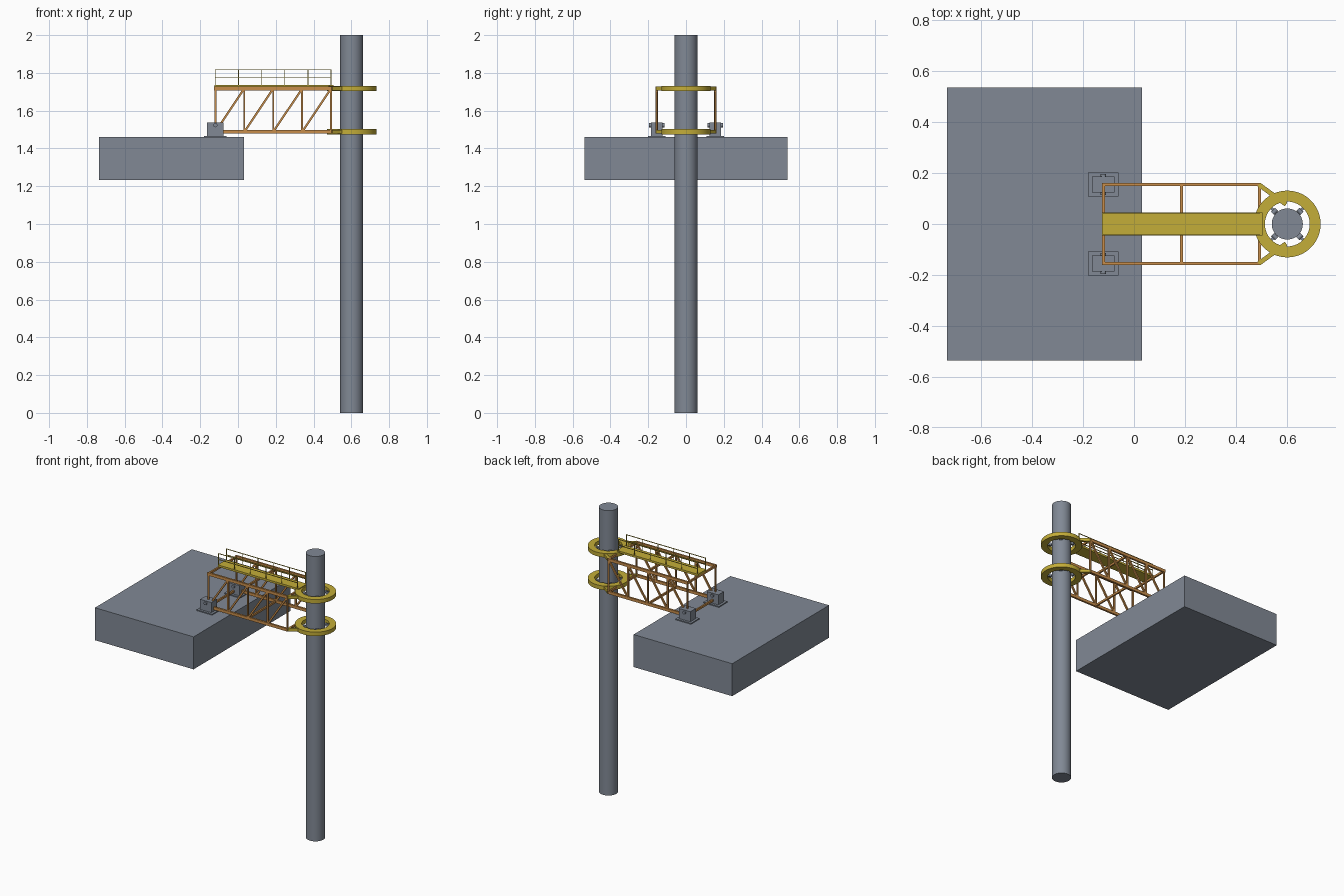
import bpy, bmesh
from math import sin, cos, pi
from mathutils import Vector, Matrix

old = bpy.data.objects.get("Cube")
if old:
    bpy.data.objects.remove(old)


def material(name, rgb):
    m = bpy.data.materials.new(name)
    m.use_nodes = True
    m.diffuse_color = (*rgb, 1)
    m.node_tree.nodes["Principled BSDF"].inputs["Base Color"].default_value = (*rgb, 1)
    return m


GREY = material("steel grey", (0.22, 0.25, 0.30))
YELLOW = material("safety yellow", (0.55, 0.42, 0.04))
ORANGE = material("truss orange", (0.58, 0.27, 0.07))


def finish(name, bm, mat, smooth=False):
    bmesh.ops.recalc_face_normals(bm, faces=bm.faces)
    me = bpy.data.meshes.new(name)
    bm.to_mesh(me)
    bm.free()
    ob = bpy.data.objects.new(name, me)
    bpy.context.collection.objects.link(ob)
    me.materials.append(mat)
    if smooth:
        bpy.ops.object.select_all(action='DESELECT')
        ob.select_set(True)
        bpy.context.view_layer.objects.active = ob
        bpy.ops.object.shade_smooth_by_angle()
    return ob


def add_box(bm, x, y, z):
    """Box spanning the given (low, high) ranges."""
    c = Vector([(a + b) / 2 for a, b in (x, y, z)])
    s = [b - a for a, b in (x, y, z)]
    bmesh.ops.create_cube(bm, size=1, matrix=Matrix.Translation(c) @ Matrix.Diagonal((*s, 1)))


def frame(a, b):
    """Matrix at the middle of a-b with local z along it and local x kept level."""
    d = (b - a).normalized()
    side = d.cross(Vector((0, 0, 1)))
    side = side.normalized() if side.length > 0.001 else Vector((0, 1, 0))
    m = Matrix((side, d.cross(side), d)).transposed().to_4x4()
    return Matrix.Translation((a + b) / 2) @ m


def add_bar(bm, a, b, w, h=None):
    """Rectangular bar: w across, h upward."""
    a, b = Vector(a), Vector(b)
    scale = Matrix.Diagonal((w, h or w, (b - a).length, 1))
    bmesh.ops.create_cube(bm, size=1, matrix=frame(a, b) @ scale)


def add_rod(bm, a, b, r, n=24):
    a, b = Vector(a), Vector(b)
    bmesh.ops.create_cone(bm, cap_ends=True, segments=n, radius1=r, radius2=r,
                          depth=(b - a).length, matrix=frame(a, b))


PX = 0.602               # pole centre
TOP, BOTTOM = 1.717, 1.488
X0, X1, Y = -0.12, 0.493, 0.155
STATIONS = [X0 + (X1 - X0) * i / 4 for i in range(5)]

# Pole and floating deck block
bm = bmesh.new()
add_rod(bm, (PX, 0, 0), (PX, 0, 2), 0.061, 48)
finish("pole", bm, GREY, True)
bm = bmesh.new()
add_box(bm, (-0.735, 0.031), (-0.537, 0.537), (1.232, 1.46))
finish("platform_block", bm, GREY)

# Collars, struts and guide rollers, upper and lower
for label, z in (("upper", TOP), ("lower", BOTTOM)):
    bm = bmesh.new()
    n = 64
    rings = []
    for r, dz in ((0.131, -0.014), (0.131, 0.014), (0.088, 0.014), (0.088, -0.014)):
        rings.append([bm.verts.new((PX + r * cos(2 * pi * i / n), r * sin(2 * pi * i / n), z + dz))
                      for i in range(n)])
    for k in range(4):
        p, q = rings[k], rings[(k + 1) % 4]
        for i in range(n):
            j = (i + 1) % n
            bm.faces.new((p[i], p[j], q[j], q[i]))
    finish(label + "_collar", bm, YELLOW, True)

    bm = bmesh.new()
    for s in (-1, 1):
        add_bar(bm, (X1 - 0.003, s * Y, z), (PX - 0.005, s * 0.077, z), 0.018, 0.02)
    finish(label + "_collar_struts", bm, YELLOW)

    bm = bmesh.new()
    for i in range(4):
        d = Vector((cos(pi / 4 + i * pi / 2), sin(pi / 4 + i * pi / 2), 0))
        t = Vector((-d.y, d.x, 0))
        c = Vector((PX, 0, z))
        add_bar(bm, c + d * 0.07, c + d * 0.092, 0.01)
        add_rod(bm, c + d * 0.07 - t * 0.011, c + d * 0.07 + t * 0.011, 0.009, 16)
    finish(label + "_guide_rollers", bm, GREY, True)

# Side trusses, one per side
for label, s in (("right", -1), ("left", 1)):
    y = s * Y
    bm = bmesh.new()
    for z in (TOP, BOTTOM):
        add_bar(bm, (X0 - 0.006, y, z), (X1 + 0.006, y, z), 0.013, 0.02)
    for x in STATIONS:
        add_bar(bm, (x, y, BOTTOM), (x, y, TOP), 0.01)
    for a, b in zip(STATIONS, STATIONS[1:]):
        add_bar(bm, (a, y, BOTTOM), (b, y, TOP), 0.011)
    finish(label + "_truss", bm, ORANGE)

# Cross members tying the trusses together
bm = bmesh.new()
for x in STATIONS[::2]:
    for z in (TOP, BOTTOM):
        add_bar(bm, (x, -Y, z), (x, Y, z), 0.011, 0.014)
finish("cross_members", bm, ORANGE)

# Walkway deck
bm = bmesh.new()
add_box(bm, (X0 - 0.005, X1 + 0.012), (-0.046, 0.046), (1.723, 1.737))
finish("walkway", bm, YELLOW)

# Handrails along both walkway edges
for label, y in (("right", -0.043), ("left", 0.043)):
    bm = bmesh.new()
    for z in (1.774, 1.816):
        add_bar(bm, (X0, y, z), (X1, y, z), 0.004)
    for i in range(6):
        x = X0 + (X1 - X0) * i / 5
        add_bar(bm, (x, y, 1.735), (x, y, 1.818), 0.004)
    finish(label + "_handrail", bm, YELLOW)

# Hinge blocks with base plate and pin
for label, s in (("right", -1), ("left", 1)):
    y = s * Y
    bm = bmesh.new()
    add_box(bm, (X0 - 0.06, X0 + 0.06), (y - 0.047, y + 0.047), (1.46, 1.467))
    add_box(bm, (X0 - 0.044, X0 + 0.044), (y - 0.031, y + 0.031), (1.465, 1.538))
    finish(label + "_hinge_block", bm, GREY)
    bm = bmesh.new()
    add_rod(bm, (X0, y - 0.041, 1.523), (X0, y + 0.041, 1.523), 0.011)
    finish(label + "_hinge_pin", bm, GREY, True)
